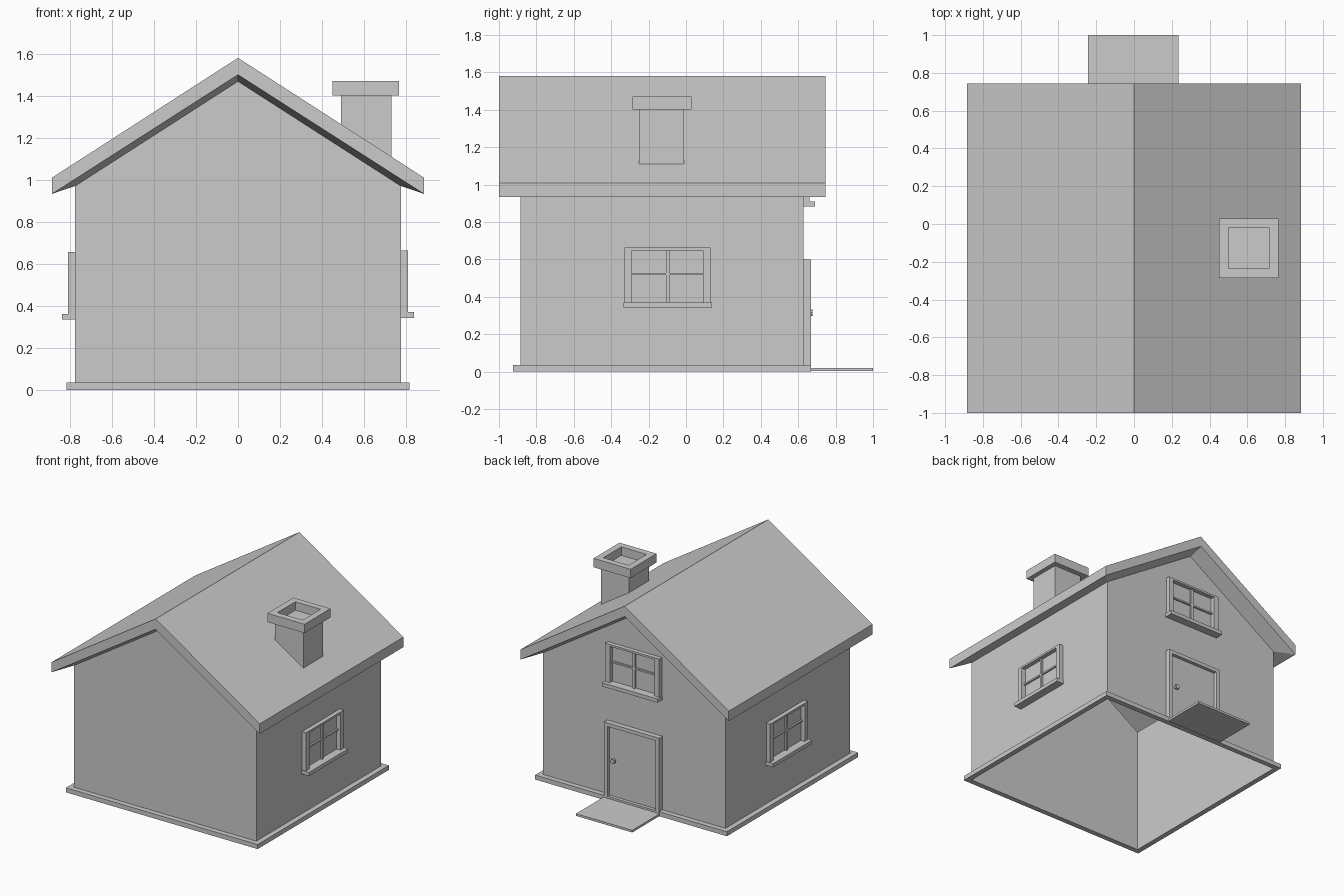
import bpy, bmesh, math
from mathutils import Matrix, Vector

if "Cube" in bpy.data.objects:
    bpy.data.objects.remove(bpy.data.objects["Cube"])


def finish(name, bm):
    bmesh.ops.recalc_face_normals(bm, faces=bm.faces)
    me = bpy.data.meshes.new(name)
    bm.to_mesh(me)
    bm.free()
    ob = bpy.data.objects.new(name, me)
    bpy.context.collection.objects.link(ob)
    return ob


def add_box(bm, x0, x1, y0, y1, z0, z1):
    m = Matrix.Translation(((x0 + x1) / 2, (y0 + y1) / 2, (z0 + z1) / 2))
    bmesh.ops.create_cube(bm, size=1, matrix=m @ Matrix.Diagonal((x1 - x0, y1 - y0, z1 - z0, 1)))


def bridge(bm, a, b, closed=True):
    n = len(a)
    for i in range(n if closed else n - 1):
        j = (i + 1) % n
        bm.faces.new((a[i], a[j], b[j], b[i]))


def rect(bm, x0, x1, y0, y1, z):
    return [bm.verts.new(p) for p in ((x0, y0, z), (x1, y0, z), (x1, y1, z), (x0, y1, z))]


W, F, B = 0.775, -0.885, 0.628      # wall half width, front and back planes

# House shell: foundation lip, hollow walls, flared soffit and roof, open below
bm = bmesh.new()
gable = [(-W, 0.97), (0, 1.468), (W, 0.97)]
under = [(-0.885, 0.933), (0, 1.50), (0.885, 0.933)]
over = [(-0.885, 1.01), (0, 1.58), (0.885, 1.01)]


def profile(pts, y):
    return [bm.verts.new((x, y, z)) for x, z in pts]


wf, wb = profile(gable, F), profile(gable, B)
uf, ub = profile(under, -1), profile(under, 0.745)
of, ob_ = profile(over, -1), profile(over, 0.745)
foot = rect(bm, -W, W, F, B, 0)
for wall in ((foot[0], foot[1], wf[2], wf[1], wf[0]),
             (foot[3], foot[2], wb[2], wb[1], wb[0]),
             (foot[0], foot[3], wb[0], wf[0]),
             (foot[1], foot[2], wb[2], wf[2])):
    bm.faces.new(wall)
wall_loop, low_loop, top_loop = wf + wb[::-1], uf + ub[::-1], of + ob_[::-1]
bridge(bm, wall_loop, low_loop)     # soffit
bridge(bm, low_loop, top_loop)      # fascia
bridge(bm, of, ob_, closed=False)   # roof slopes
finish("house_shell", bm)

# Foundation trim around the walls
bm = bmesh.new()
lip = (-0.815, 0.815, -0.925, 0.667)
rings = [rect(bm, -W, W, F, B, 0.035), rect(bm, *lip, 0.035),
         rect(bm, *lip, 0), rect(bm, -W, W, F, B, 0)]
for a, b in zip(rings, rings[1:]):
    bridge(bm, a, b)
finish("foundation_trim", bm)

# Chimney: shaft, and a cap with a square flue opening
bm = bmesh.new()
add_box(bm, 0.49, 0.73, -0.25, -0.01, 1.08, 1.405)
finish("chimney_shaft", bm)
bm = bmesh.new()
cap, flue = (0.45, 0.765, -0.285, 0.03), (0.5, 0.715, -0.235, -0.018)
rings = [rect(bm, *flue, 1.40), rect(bm, *flue, 1.47), rect(bm, *cap, 1.47),
         rect(bm, *cap, 1.402), rect(bm, *flue, 1.402)]
for a, b in zip(rings, rings[1:]):
    bridge(bm, a, b)
finish("chimney_cap", bm)


def window(name, origin, angle):
    """Window facing +y locally, origin at wall plane and frame bottom."""
    bm = bmesh.new()
    for s in (-1, 1):                                            # side posts
        x = s * 0.21
        add_box(bm, x - 0.02, x + 0.02, 0, 0.033, 0.02, 0.322)
    add_box(bm, -0.19, 0.19, 0, 0.033, 0.307, 0.322)             # head
    add_box(bm, -0.237, 0.237, 0, 0.063, 0, 0.028)               # sill
    add_box(bm, -0.01, 0.01, 0, 0.015, 0.028, 0.307)             # glazing bars
    for s in (-1, 1):
        a, b = sorted((s * 0.01, s * 0.19))
        add_box(bm, a, b, 0, 0.013, 0.174, 0.186)
    ob = finish(name, bm)
    ob.location = origin
    ob.rotation_euler.z = angle


window("window_right", (W, -0.098, 0.342), -math.pi / 2)
window("window_left", (-W, -0.098, 0.334), math.pi / 2)
window("window_back", (-0.005, B, 0.882), 0)

# Door frame, door panel, knob and doorstep on the back wall
bm = bmesh.new()
for x in (-0.24, 0.2):
    add_box(bm, x, x + 0.03, B, 0.668, 0, 0.6)
add_box(bm, -0.21, 0.2, B, 0.668, 0.572, 0.6)
finish("door_frame", bm)
bm = bmesh.new()
add_box(bm, -0.21, 0.2, B, 0.642, 0.03, 0.572)
finish("door_panel", bm)
bm = bmesh.new()
for r, y, d in ((0.009, 0.65, 0.02), (0.018, 0.666, 0.018)):
    bmesh.ops.create_cone(bm, cap_ends=True, segments=8, radius1=r, radius2=r, depth=d,
                          matrix=Matrix.Translation((0.155, y, 0.315)) @ Matrix.Rotation(math.pi / 2, 4, 'X'))
finish("door_knob", bm)
bm = bmesh.new()
add_box(bm, -0.243, 0.235, 0.665, 1.0, 0.003, 0.02)
finish("doorstep", bm)
